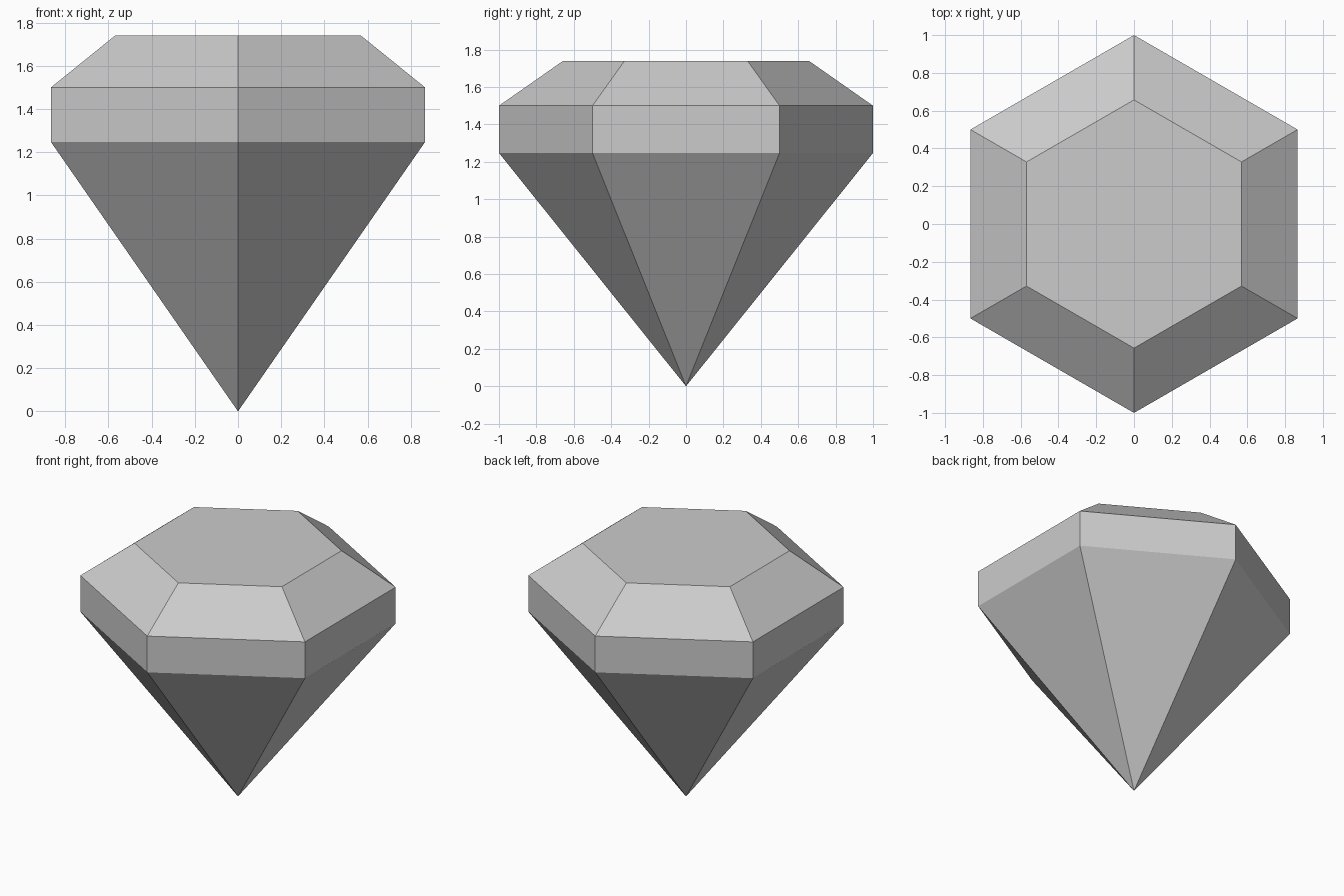
import bpy, bmesh
from math import sin, cos, pi

cube = bpy.data.objects.get("Cube")
if cube:
    bpy.data.objects.remove(cube, do_unlink=True)

SIDES = 6
TIP_Z = 0.0
# radius and height of each ring, from lower girdle to table
RINGS = [(1.0, 1.247), (1.0, 1.5), (0.657, 1.74)]

# material
GREY = (0.6, 0.6, 0.6, 1.0)
mat = bpy.data.materials.new("stone_grey")
mat.use_nodes = True
mat.diffuse_color = GREY
mat.node_tree.nodes["Principled BSDF"].inputs["Base Color"].default_value = GREY

bm = bmesh.new()


def ring(radius, z):
    """Hexagon with corners on the front and back."""
    angles = [pi / 2 + 2 * pi * i / SIDES for i in range(SIDES)]
    return [bm.verts.new((radius * cos(a), radius * sin(a), z)) for a in angles]


rings = [ring(r, z) for r, z in RINGS]
tip = bm.verts.new((0, 0, TIP_Z))

# pavilion, girdle and crown facets
for i in range(SIDES):
    j = (i + 1) % SIDES
    bm.faces.new((tip, rings[0][j], rings[0][i]))
    for low, high in zip(rings, rings[1:]):
        bm.faces.new((low[i], low[j], high[j], high[i]))

# flat table on top
bm.faces.new(rings[-1])
bmesh.ops.recalc_face_normals(bm, faces=bm.faces)

mesh = bpy.data.meshes.new("cut_gem")
bm.to_mesh(mesh)
bm.free()
mesh.materials.append(mat)
gem = bpy.data.objects.new("cut_gem", mesh)
bpy.context.collection.objects.link(gem)
